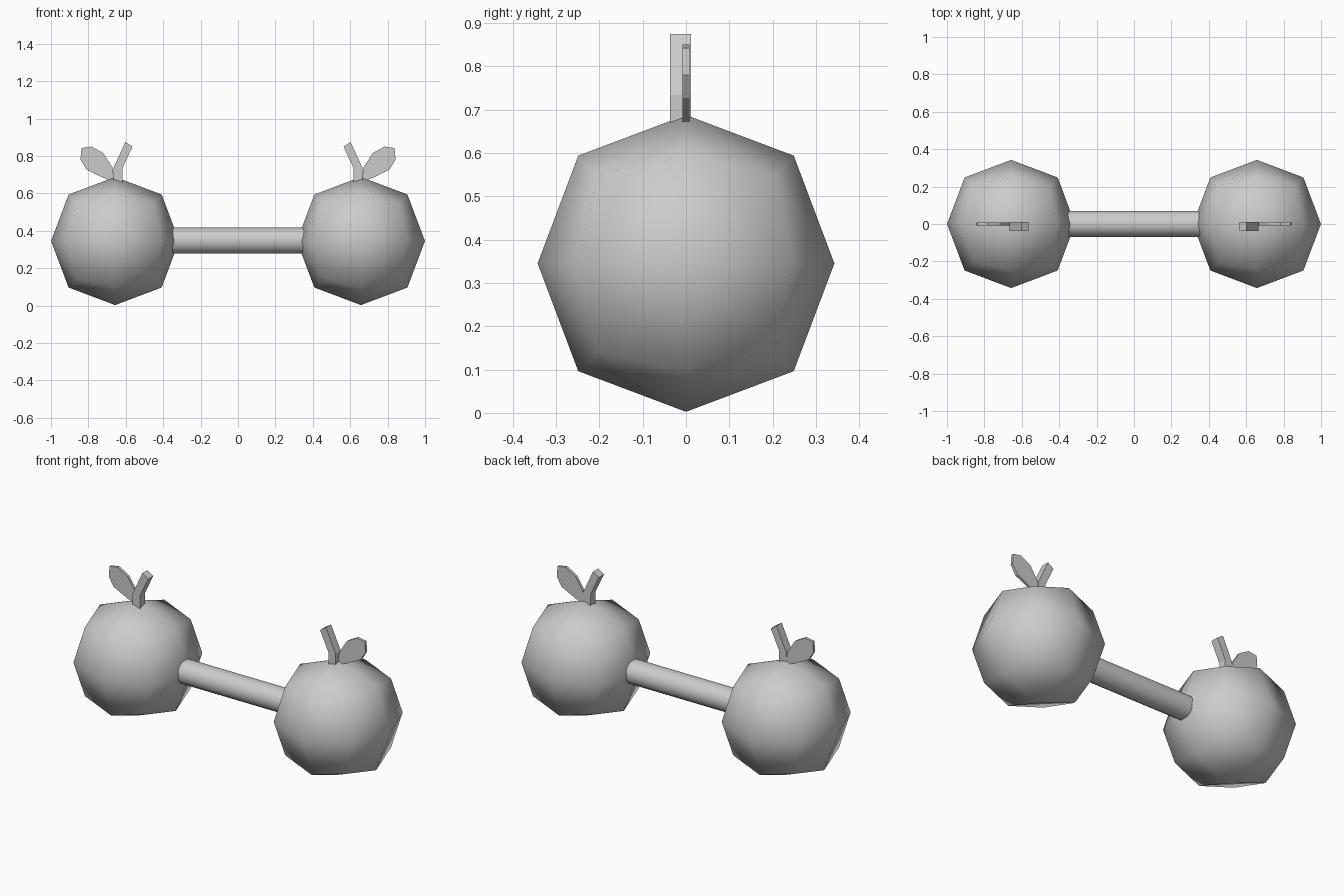
import bpy, bmesh, math

if "Cube" in bpy.data.objects:
    bpy.data.objects.remove(bpy.data.objects["Cube"])

CX, CZ = 0.657, 0.345   # centre of the right-hand fruit


def extruded(name, outline, y0, y1):
    """Flat outline in the xz plane, extruded from y0 to y1."""
    bm = bmesh.new()
    front = bm.faces.new([bm.verts.new((x, y0, z)) for x, z in outline])
    ext = bmesh.ops.extrude_face_region(bm, geom=[front])
    moved = [v for v in ext["geom"] if isinstance(v, bmesh.types.BMVert)]
    bmesh.ops.translate(bm, verts=moved, vec=(0, y1 - y0, 0))
    bmesh.ops.recalc_face_normals(bm, faces=bm.faces)
    mesh = bpy.data.meshes.new(name)
    bm.to_mesh(mesh)
    bm.free()
    ob = bpy.data.objects.new(name, mesh)
    bpy.context.collection.objects.link(ob)
    return ob


leaf_outline = [(0.66, 0.66), (0.671, 0.738), (0.72, 0.815), (0.783, 0.85),
                (0.837, 0.842), (0.842, 0.78), (0.81, 0.727), (0.72, 0.683)]
stem_outline = [(0.666, 0.655), (0.666, 0.735), (0.602, 0.875),
                (0.564, 0.85), (0.618, 0.735), (0.618, 0.655)]

for side, s in (("left", -1), ("right", 1)):
    # Fruit: a cube rounded by one level of subdivision
    bpy.ops.mesh.primitive_cube_add(size=0.816, location=(s * CX, 0, CZ))
    fruit = bpy.context.object
    fruit.name = side + "_apple"
    sub = fruit.modifiers.new("round", "SUBSURF")
    sub.levels = sub.render_levels = 1
    bpy.ops.object.shade_smooth()

    # Leaf points outward, bent stem leans inward
    extruded(side + "_leaf", [(s * x, z) for x, z in leaf_outline], -0.008, 0.008)
    extruded(side + "_stem", [(s * x, z) for x, z in stem_outline], -0.037, 0.012)

# Handle bar joining the two fruits
bpy.ops.mesh.primitive_cylinder_add(vertices=16, radius=0.07, depth=2 * 0.40,
                                    location=(0, 0, CZ + 0.002),
                                    rotation=(0, math.pi / 2, 0))
bpy.context.object.name = "handle_bar"
bpy.ops.object.shade_smooth_by_angle(angle=math.radians(40))
